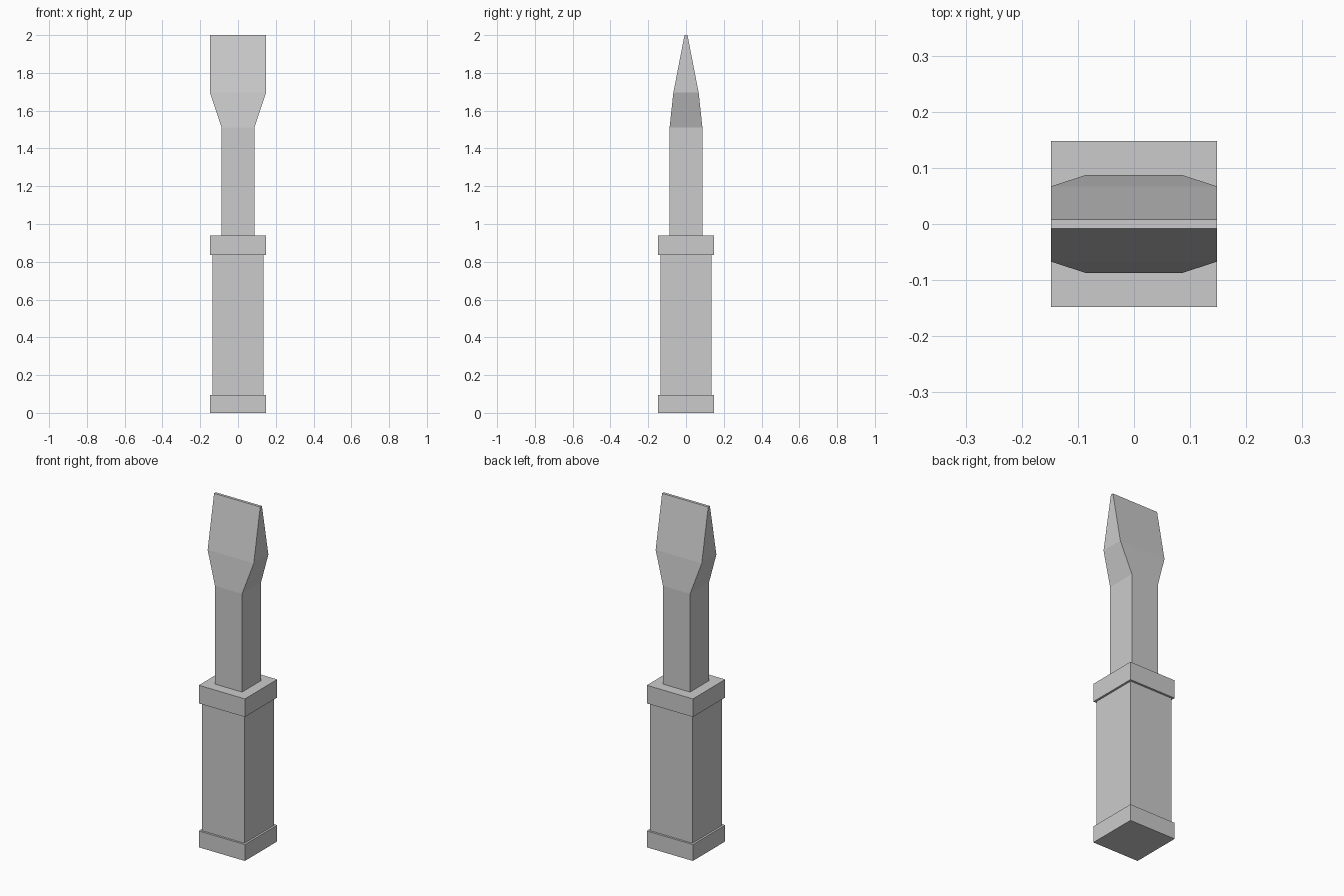
import bpy

if "Cube" in bpy.data.objects:
    bpy.data.objects.remove(bpy.data.objects["Cube"])

steel = bpy.data.materials.new("grey")
steel.diffuse_color = (0.6, 0.6, 0.6, 1)
steel.use_nodes = True
steel.node_tree.nodes["Principled BSDF"].inputs["Base Color"].default_value = steel.diffuse_color


def loft(name, sections):
    """Stack rectangular sections (half x, half y, z) into a closed solid."""
    verts, faces = [], []
    for hx, hy, z in sections:
        verts += [(-hx, -hy, z), (hx, -hy, z), (hx, hy, z), (-hx, hy, z)]
    for s in range(len(sections) - 1):
        for i in range(4):
            a, b = s * 4 + i, s * 4 + (i + 1) % 4
            faces.append((a, b, b + 4, a + 4))
    top = len(verts) - 4
    faces += [(3, 2, 1, 0), (top, top + 1, top + 2, top + 3)]
    mesh = bpy.data.meshes.new(name)
    mesh.from_pydata(verts, [], faces)
    mesh.materials.append(steel)
    bpy.context.collection.objects.link(bpy.data.objects.new(name, mesh))


# Handle: square grip between two wider collars
loft("bottom_collar", [(0.148, 0.148, 0), (0.148, 0.148, 0.095)])
loft("grip", [(0.136, 0.136, 0.095), (0.136, 0.136, 0.835)])
loft("top_collar", [(0.148, 0.148, 0.835), (0.148, 0.148, 0.94)])

# Shaft flaring in x while tapering in y to a flat chisel tip
loft("shaft_and_blade", [(0.087, 0.087, 0.94), (0.087, 0.087, 1.51),
                         (0.148, 0.067, 1.695), (0.148, 0.008, 2.0)])
